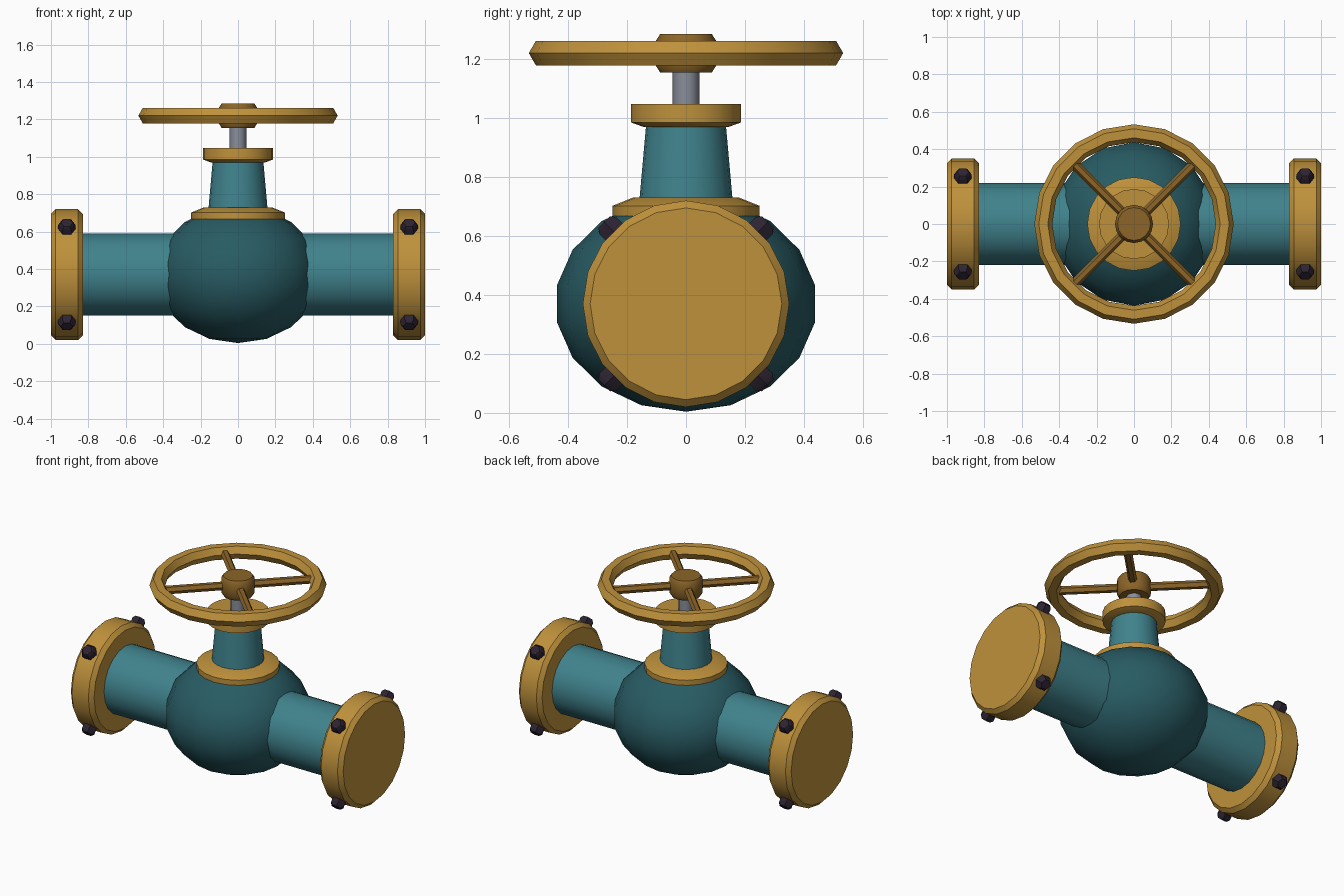
import bpy, bmesh, math
from mathutils import Matrix, Vector

if "Cube" in bpy.data.objects:
    bpy.data.objects.remove(bpy.data.objects["Cube"])


def material(name, rgb):
    m = bpy.data.materials.new(name)
    m.diffuse_color = (*rgb, 1)
    m.use_nodes = True
    m.node_tree.nodes["Principled BSDF"].inputs["Base Color"].default_value = m.diffuse_color
    return m


GOLD = material("gold paint", (0.52, 0.285, 0.045))
BRONZE = material("dark bronze", (0.262, 0.130, 0.021))
TEAL = material("teal", (0.051, 0.225, 0.265))
DEEP = material("deep teal", (0.021, 0.105, 0.125))
STEEL = material("steel", (0.25, 0.27, 0.32))
BLACK = material("bolt black", (0.026, 0.017, 0.032))
MID = 0.37      # height of the pipe axis
WHEEL = 1.22    # height of the handwheel


def finish(name, bm, mat, matrix, angle=40):
    bmesh.ops.recalc_face_normals(bm, faces=bm.faces)
    me = bpy.data.meshes.new(name)
    bm.to_mesh(me)
    bm.free()
    me.materials.append(mat)
    ob = bpy.data.objects.new(name, me)
    ob.matrix_world = matrix
    bpy.context.collection.objects.link(ob)
    bpy.ops.object.select_all(action='DESELECT')
    ob.select_set(True)
    bpy.context.view_layer.objects.active = ob
    bpy.ops.object.shade_smooth_by_angle(angle=math.radians(angle))
    return ob


def lathe(name, profile, sides, mat, matrix=Matrix(), ring=False):
    """Turn a (radius, height) profile about z; ring closes the profile on itself."""
    bm = bmesh.new()
    loops = []
    for r, h in profile:
        loops.append([bm.verts.new((r * math.cos(2 * math.pi * i / sides),
                                    r * math.sin(2 * math.pi * i / sides), h))
                      for i in range(sides)])
    pairs = list(zip(loops, loops[1:]))
    if ring:
        pairs.append((loops[-1], loops[0]))
    else:
        bm.faces.new(loops[0])
        bm.faces.new(loops[-1])
    for a, b in pairs:
        for i in range(sides):
            j = (i + 1) % sides
            bm.faces.new((a[i], a[j], b[j], b[i]))
    return finish(name, bm, mat, matrix)


def along(direction, origin):
    """Matrix that turns local z to the direction and moves to the origin."""
    q = Vector(direction).to_track_quat('Z', 'Y')
    return Matrix.Translation(origin) @ q.to_matrix().to_4x4()


# Slightly squashed round body
bm = bmesh.new()
bmesh.ops.create_uvsphere(bm, u_segments=16, v_segments=9, radius=1)
bmesh.ops.scale(bm, vec=(0.444, 0.444, 0.366), verts=bm.verts)
finish("valve_body", bm, DEEP, Matrix.Translation((0, 0, MID)))

# Pipes, end flanges and their radial bolts
for side, s in (("right", 1), ("left", -1)):
    axis = along((s, 0, 0), (0, 0, MID))
    lathe(side + "_pipe", [(0.22, 0.1), (0.22, 0.85)], 20, TEAL, axis)
    lathe(side + "_flange", [(0.325, 0.83), (0.35, 0.855), (0.35, 0.975), (0.325, 1.0)],
          20, GOLD, axis)
    for k in range(4):
        a = math.radians(45 + 90 * k)
        lathe(f"{side}_bolt_{k + 1}",
              [(0.047, 0.31), (0.047, 0.375), (0.032, 0.392)], 6, BLACK,
              along((0, math.cos(a), math.sin(a)), (s * 0.915, 0, MID)))

# Bonnet: base collar, tapered neck, gland flange and stem
lathe("bonnet_collar", [(0.25, 0.668), (0.25, 0.702), (0.18, 0.73)], 20, GOLD)
lathe("bonnet_neck", [(0.16, 0.70), (0.135, 0.98)], 20, TEAL)
lathe("gland_flange", [(0.145, 0.97), (0.187, 0.985), (0.187, 1.048)], 20, GOLD)
lathe("stem", [(0.045, 1.03), (0.045, 1.18)], 12, STEEL)

# Handwheel: hub, six-sided rim and four diagonal spokes
lathe("wheel_hub", [(0.088, 1.155), (0.102, 1.177), (0.102, 1.262), (0.088, 1.284)], 16, BRONZE)
rim = [(0.485 + 0.048 * math.cos(k * math.pi / 3), WHEEL + 0.048 * math.sin(k * math.pi / 3))
       for k in range(6)]
lathe("wheel_rim", rim, 20, GOLD, ring=True)
for k in range(4):
    a = math.radians(45 + 90 * k)
    lathe(f"wheel_spoke_{k + 1}", [(0.026, 0.06), (0.026, 0.465)], 6, BRONZE,
          along((math.cos(a), math.sin(a), 0), (0, 0, WHEEL)))
